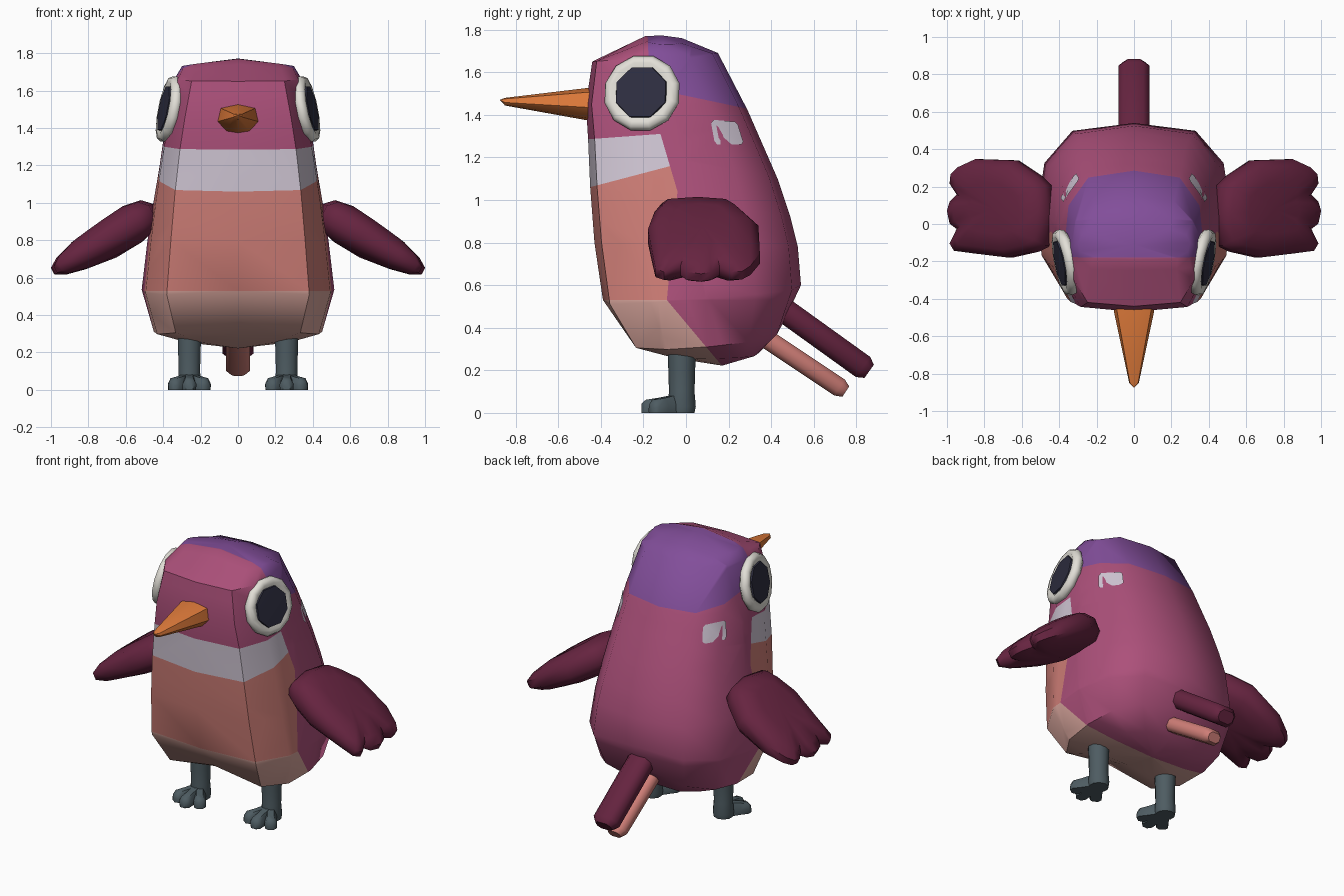
import bpy, bmesh, math
from mathutils import Vector, Matrix

if "Cube" in bpy.data.objects:
    bpy.data.objects.remove(bpy.data.objects["Cube"])


def mat(name, r, g, b):
    m = bpy.data.materials.new(name)
    lin = [((c / 255 + 0.055) / 1.055) ** 2.4 for c in (r, g, b)]
    m.diffuse_color = (*lin, 1)
    m.use_nodes = True
    m.node_tree.nodes["Principled BSDF"].inputs["Base Color"].default_value = m.diffuse_color
    return m


MAGENTA = mat("magenta", 172, 80, 122)
PURPLE = mat("purple", 130, 78, 154)
SALMON = mat("salmon", 207, 126, 119)
BLUSH = mat("pale_blush", 212, 162, 153)
LAVENDER = mat("pale_lavender", 208, 198, 212)
WHITE = mat("warm_white", 226, 223, 215)
DARK = mat("dark_navy", 46, 46, 64)
MAROON = mat("maroon", 102, 36, 64)
ORANGE = mat("orange", 222, 122, 58)
GREY = mat("slate_grey", 78, 92, 98)


def finish(name, bm, mats, angle=50):
    bmesh.ops.recalc_face_normals(bm, faces=bm.faces)
    me = bpy.data.meshes.new(name)
    bm.to_mesh(me)
    bm.free()
    for m in mats:
        me.materials.append(m)
    ob = bpy.data.objects.new(name, me)
    bpy.context.collection.objects.link(ob)
    bpy.ops.object.select_all(action='DESELECT')
    bpy.context.view_layer.objects.active = ob
    ob.select_set(True)
    bpy.ops.object.shade_smooth_by_angle(angle=math.radians(angle))
    return ob


def loft(bm, rings, start=None, end=None):
    """Skin closed rings of points; close the ends with a fan to a point or an n-gon."""
    vs = [[bm.verts.new(p) for p in r] for r in rings]
    n = len(vs[0])
    for a, b in zip(vs, vs[1:]):
        for i in range(n):
            bm.faces.new((a[i], a[(i + 1) % n], b[(i + 1) % n], b[i]))
    for ring, tip in ((vs[0], start), (vs[-1], end)):
        if tip is None:
            bm.faces.new(ring)
        else:
            c = bm.verts.new(tip)
            for i in range(n):
                bm.faces.new((ring[i], ring[(i + 1) % n], c))


# Body: tilted rings (front y, front z, back y, back z, half width, sag)
BODY = [(-0.19, 1.77, -0.02, 1.76, 0.30, 0.035), (-0.44, 1.65, 0.15, 1.69, 0.335, 0.0),
        (-0.47, 1.45, 0.29, 1.42, 0.385, 0.0), (-0.46, 1.29, 0.43, 1.10, 0.42, 0.0),
        (-0.45, 1.06, 0.49, 0.92, 0.455, 0.0), (-0.43, 0.80, 0.525, 0.78, 0.485, 0.0),
        (-0.39, 0.53, 0.54, 0.60, 0.515, 0.03), (-0.26, 0.37, 0.46, 0.43, 0.45, 0.09),
        (-0.06, 0.27, 0.34, 0.28, 0.28, 0.02)]
HALF = [(0, 0), (0.74, 0.035), (0.96, 0.24), (1, 0.52), (0.93, 0.77), (0.64, 0.955), (0, 1)]
SECTION = HALF + [(-x, t) for x, t in HALF[-2:0:-1]]


def body_ring(yf, zf, yb, zb, w, sag):
    return [(x * w, yf + (yb - yf) * t, zf + (zb - zf) * t - sag * abs(x)) for x, t in SECTION]


bm = bmesh.new()
loft(bm, [body_ring(*r) for r in BODY], (0, -0.11, 1.772), (0, 0.17, 0.222))

# Colour borders as lines in side profile (y, z)
LINES = {"chest": ((-0.12, 1.31), (-0.04, 1.04)), "flank": ((-0.04, 1.04), (-0.09, 0.53)),
         "belly": ((-0.09, 0.53), (0.17, 0.22)), "bib_top": ((-0.46, 1.285), (-0.12, 1.31)),
         "bib_low": ((-0.45, 1.06), (-0.07, 1.16)), "waist": ((-0.4, 0.53), (-0.09, 0.53)),
         "brow": ((-0.18, 1.77), (-0.17, 1.52)), "nape": ((-0.17, 1.525), (0.28, 1.43))}


def side(key, p):
    """Positive on the left of the line, looking along it in the y-z plane."""
    (ay, az), (by, bz) = LINES[key]
    return (by - ay) * (p.z - az) - (bz - az) * (p.y - ay)


for (ay, az), (by, bz) in LINES.values():
    bmesh.ops.bisect_plane(bm, geom=bm.verts[:] + bm.edges[:] + bm.faces[:], dist=0.0005,
                           plane_co=(0, ay, az), plane_no=(0, az - bz, by - ay))
for f in bm.faces:
    c = f.calc_center_median()
    if side("nape", c) > 0 and side("brow", c) > 0:
        f.material_index = 1
    elif side("bib_top", c) < 0 and side("bib_low", c) > 0 and side("chest", c) < 0:
        f.material_index = 4
    elif side("bib_low", c) < 0 and side("waist", c) > 0 \
            and side("chest" if c.z > 1.04 else "flank", c) < 0:
        f.material_index = 2
    elif side("waist", c) < 0 and side("belly", c) < 0:
        f.material_index = 3
body = finish("body", bm, [MAGENTA, PURPLE, SALMON, BLUSH, LAVENDER])

# Pale cheek patches laid on the body surface
PATCH = [(0.19, 1.315), (0.117, 1.36), (0.13, 1.375), (0.225, 1.365), (0.24, 1.35),
         (0.265, 1.27), (0.255, 1.257), (0.145, 1.26), (0.132, 1.275)]
for s, label in ((1, "right"), (-1, "left")):
    bm = bmesh.new()
    vs = []
    for y, z in PATCH:
        hit, loc, nor, _ = body.ray_cast(Vector((s * 2, y, z)), Vector((-s, 0, 0)))
        vs.append(bm.verts.new(loc + nor * 0.007))
    for i in range(1, 9):
        bm.faces.new((vs[0], vs[i], vs[i % 8 + 1]))
    ob = finish(label + "_neck_patch", bm, [LAVENDER])
    if sum(p.normal.x for p in ob.data.polygons) * s < 0:
        ob.data.flip_normals()


def circle(n, r, z):
    return [Vector((r * math.cos(2 * math.pi * (i + 0.5) / n),
                    r * math.sin(2 * math.pi * (i + 0.5) / n), z)) for i in range(n)]


# Eyes: rounded white rim with an eight-sided dark lens
for s, label in ((1, "right"), (-1, "left")):
    normal = Vector((s, -0.2, 0.2))
    place = Matrix.Translation((s * 0.365, -0.205, 1.5)) @ normal.to_track_quat('Z', 'Y').to_matrix().to_4x4()
    bm = bmesh.new()
    loft(bm, [circle(12, r, z) for r, z in
              ((0.15, -0.035), (0.178, -0.015), (0.184, 0.008), (0.17, 0.03), (0.145, 0.035), (0.115, 0.022))])
    bm.transform(place)
    finish(label + "_eye_rim", bm, [WHITE])
    bm = bmesh.new()
    loft(bm, [circle(8, 0.132, 0.02), circle(8, 0.127, 0.036)], None, (0, 0, 0.04))
    bm.transform(place)
    finish(label + "_eye_lens", bm, [DARK], 30)

# Beak: eight-sided cone with a blunt tip
BEAK = [(0, 0.06), (0.09, 0.04), (0.107, -0.03), (0.06, -0.08),
        (0, -0.09), (-0.06, -0.08), (-0.107, -0.03), (-0.09, 0.04)]
bm = bmesh.new()
loft(bm, [[(x * k, y, 1.465 + z * k) for x, z in BEAK]
          for y, k in ((-0.42, 1.05), (-0.47, 1), (-0.85, 0.24))], None, (0, -0.875, 1.47))
finish("beak", bm, [ORANGE], 40)

# Wings: padded paddle with three feather tips, outline as (x, y)
WING = [(0.43, 0.05), (0.45, -0.12), (0.52, -0.155), (0.66, -0.187), (0.86, -0.163), (0.96, -0.15),
        (0.985, -0.11), (0.945, -0.03), (0.985, 0.0), (1.0, 0.07), (0.985, 0.12), (0.945, 0.16),
        (0.985, 0.22), (0.98, 0.27), (0.94, 0.31), (0.84, 0.355), (0.63, 0.348), (0.5, 0.26), (0.45, 0.21)]


def wing_ring(s, k, h):
    pts = []
    for x, y in WING:
        px, py = 0.7 + (x - 0.7) * k, 0.08 + (y - 0.08) * k
        lift = h * (1 - 0.5 * max(0, (px - 0.44) / 0.56) ** 2)
        pts.append((s * (px + 0.45 * lift), py, 0.96 - 0.59 * (px - 0.44) + 0.86 * lift))
    return pts


for s, label in ((1, "right"), (-1, "left")):
    bm = bmesh.new()
    loft(bm, [wing_ring(s, k, h) for k, h in
              ((0.5, -0.115), (0.82, -0.09), (0.97, -0.04), (0.97, 0.04), (0.82, 0.09), (0.5, 0.115))],
         (s * 0.65, 0.08, 0.708), (s * 0.75, 0.08, 0.88))
    finish(label + "_wing", bm, [MAROON])


# Legs with three spread toes
def toe(bm, x, ang, length):
    d = Vector((math.sin(ang), -math.cos(ang), 0))
    n = Vector((-d.y, d.x, 0))
    shape = [(-1, 0), (-1.1, 0.45), (-0.6, 0.95), (0.6, 0.95), (1.1, 0.45), (1, 0)]
    rings = []
    for t, w, h in ((0, 0.035, 0.095), (0.55, 0.033, 0.075), (0.88, 0.035, 0.065), (1, 0.018, 0.045)):
        c = Vector((x, -0.03, 0)) + d * t * length
        rings.append([c + n * a * w + Vector((0, 0, b * h)) for a, b in shape])
    loft(bm, rings)


for s, label in ((1, "right"), (-1, "left")):
    bm = bmesh.new()
    loft(bm, [[(s * 0.26 + p.x, -0.02 + p.y, z) for p in circle(10, r, 0)]
              for z, r in ((0, 0.06), (0.03, 0.066), (0.10, 0.06), (0.2, 0.063), (0.36, 0.068))])
    for ang, length in ((-0.62, 0.165), (0, 0.18), (0.62, 0.165)):
        toe(bm, s * 0.26, ang, length)
    finish(label + "_leg", bm, [GREY])


# Tail: two rounded bars sloping down and back
def tail_bar(name, start, end, width, thick, m):
    a, b = Vector((0, *start)), Vector((0, *end))
    d = (b - a).normalized()
    up = Vector((0, -d.z, d.y))
    shape = [(-1, -0.45), (-0.6, -1), (0.6, -1), (1, -0.45), (1, 0.45), (0.6, 1), (-0.6, 1), (-1, 0.45)]
    L = (b - a).length
    bm = bmesh.new()
    loft(bm, [[a + d * t + Vector((x * width * k, 0, 0)) + up * z * thick * k for x, z in shape]
              for t, k in ((0, 1), (L - 0.035, 1), (L, 0.65))])
    finish(name, bm, [m])


tail_bar("upper_tail", (0.38, 0.54), (0.86, 0.195), 0.083, 0.058, MAROON)
tail_bar("lower_tail", (0.30, 0.40), (0.75, 0.10), 0.065, 0.045, SALMON)
